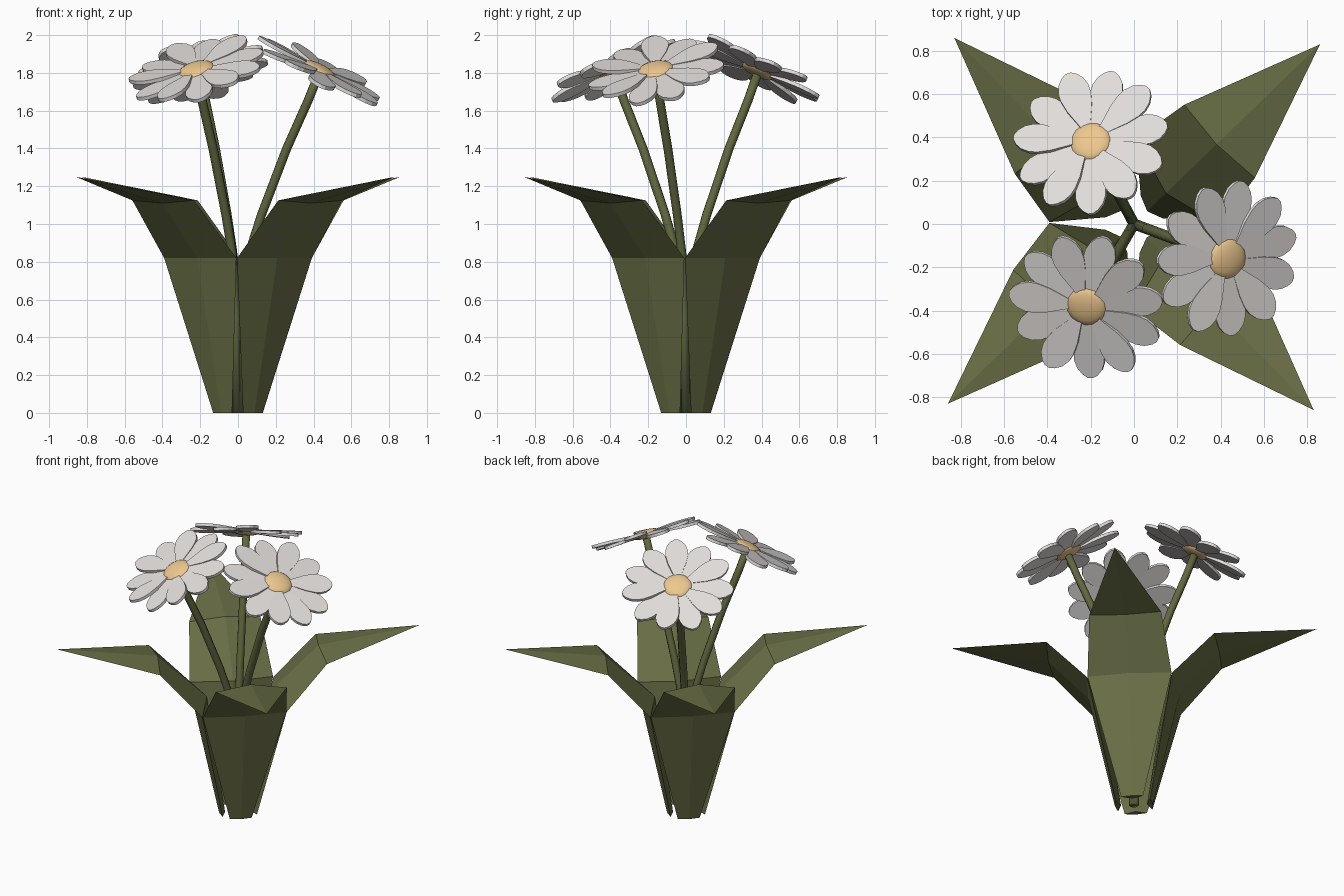
import bpy, bmesh
from math import radians, sin, cos, atan2, pi
from mathutils import Matrix, Vector

if "Cube" in bpy.data.objects:
    bpy.data.objects.remove(bpy.data.objects["Cube"])


def material(name, rgb):
    m = bpy.data.materials.new(name)
    m.diffuse_color = (*rgb, 1)
    m.use_nodes = True
    m.node_tree.nodes["Principled BSDF"].inputs["Base Color"].default_value = m.diffuse_color
    return m


GREEN = material("leaf_green", (0.14, 0.155, 0.06))
STEM = material("stem_green", (0.12, 0.135, 0.05))
WHITE = material("petal_white", (0.75, 0.72, 0.70))
YELLOW = material("center_yellow", (0.85, 0.58, 0.28))


def finish(bm, name, mat, smooth=False):
    bmesh.ops.recalc_face_normals(bm, faces=bm.faces)
    me = bpy.data.meshes.new(name)
    bm.to_mesh(me)
    bm.free()
    me.materials.append(mat)
    if smooth:
        me.shade_smooth()
    ob = bpy.data.objects.new(name, me)
    bpy.context.collection.objects.link(ob)
    return ob


# Folded leaves: sections of (edge r, edge z, half width, inner r, inner z, outer r, outer z)
SECTIONS = [(0.113, 0.0, 0.072, 0.085, 0.0, 0.125, 0.0),
            (0.278, 0.82, 0.275, 0.205, 0.84, 0.30, 0.82),
            (0.55, 1.125, 0.235, 0.53, 1.155, 0.56, 1.11)]


def leaf(name, angle):
    bm = bmesh.new()
    rings = []
    for r, z, w, ri, zi, ro, zo in SECTIONS:
        pts = [(r, -w, z), (ro, 0, zo), (r, w, z), (ri, 0, zi)]
        rings.append([bm.verts.new(p) for p in pts])
    tip = bm.verts.new((1.195, 0, 1.25))
    bm.faces.new(rings[0])
    for a, b in zip(rings, rings[1:]):
        for i in range(4):
            j = (i + 1) % 4
            # split along the fold lines so each facet stays flat
            if i in (0, 3):
                bm.faces.new((a[i], a[j], b[j], b[i]))
            else:
                bm.faces.new((b[i], a[i], a[j], b[j]))
    for i in range(4):
        bm.faces.new((rings[-1][i], rings[-1][(i + 1) % 4], tip))
    bm.transform(Matrix.Rotation(angle, 4, 'Z'))
    finish(bm, name, GREEN)


for k in range(4):
    leaf(f"leaf_{k + 1}", radians(44 + 90 * k))


# Stems: fraction of the head offset against height
STEM_PATH = [(0.02, 0.0), (0.05, 0.5), (0.14, 0.85), (0.29, 1.05),
             (0.60, 1.4), (0.86, 1.65), (1.0, 1.80)]


def stem(name, x, y):
    bm = bmesh.new()
    u = Vector((x, y, 0)).normalized()
    v = Vector((-u.y, u.x, 0))
    pts = [Vector((x * f, y * f, z)) for f, z in STEM_PATH]
    rings = []
    for i, p in enumerate(pts):
        t = (pts[min(i + 1, len(pts) - 1)] - pts[max(i - 1, 0)]).normalized()
        n = v.cross(t)
        rings.append([bm.verts.new(p + 0.025 * (n * cos(a * pi / 4) + v * sin(a * pi / 4)))
                      for a in range(8)])
    for a, b in zip(rings, rings[1:]):
        for i in range(8):
            j = (i + 1) % 8
            bm.faces.new((a[i], a[j], b[j], b[i]))
    bm.faces.new(rings[0])
    bm.faces.new(rings[-1])
    finish(bm, name, STEM, True)


# Petal outline: distance from flower centre, half width
OUTLINE = [(0.07, 0.02), (0.12, 0.038), (0.18, 0.060), (0.24, 0.073), (0.28, 0.073),
           (0.32, 0.060), (0.35, 0.036), (0.365, 0.012)]


def petals(name, frame, phase):
    bm = bmesh.new()
    loop = [(r, -w) for r, w in OUTLINE] + [(r, w) for r, w in reversed(OUTLINE)]
    for k in range(11):
        turn = (Matrix.Rotation(phase + k * 2 * pi / 11, 4, 'Z')
                @ Matrix.Rotation(radians(-2 if k % 2 else 2), 4, 'Y')
                @ Matrix.Rotation(radians(4), 4, 'X'))
        rows = [[bm.verts.new(frame @ turn @ Vector((r, w, z))) for r, w in loop]
                for z in (-0.01, 0.01)]
        bm.faces.new(rows[0])
        bm.faces.new(rows[1])
        n = len(loop)
        for i in range(n):
            j = (i + 1) % n
            bm.faces.new((rows[0][i], rows[0][j], rows[1][j], rows[1][i]))
    finish(bm, name, WHITE)


# Flowers: stem, petals and flattened domed centre
HEADS = [(-0.20, 0.38, 11), (0.43, -0.16, 15), (-0.22, -0.38, 8)]
for k, (x, y, phase) in enumerate(HEADS, 1):
    stem(f"stem_{k}", x, y)
    az = atan2(y, x)
    frame = (Matrix.Translation((x, y, 1.815)) @ Matrix.Rotation(az, 4, 'Z')
             @ Matrix.Rotation(radians(28), 4, 'Y'))
    petals(f"petals_{k}", frame, radians(phase) - az)
    bm = bmesh.new()
    bmesh.ops.create_uvsphere(bm, u_segments=16, v_segments=8, radius=1)
    bm.transform(frame @ Matrix.Diagonal((0.097, 0.097, 0.03, 1)))
    finish(bm, f"flower_center_{k}", YELLOW, True)
